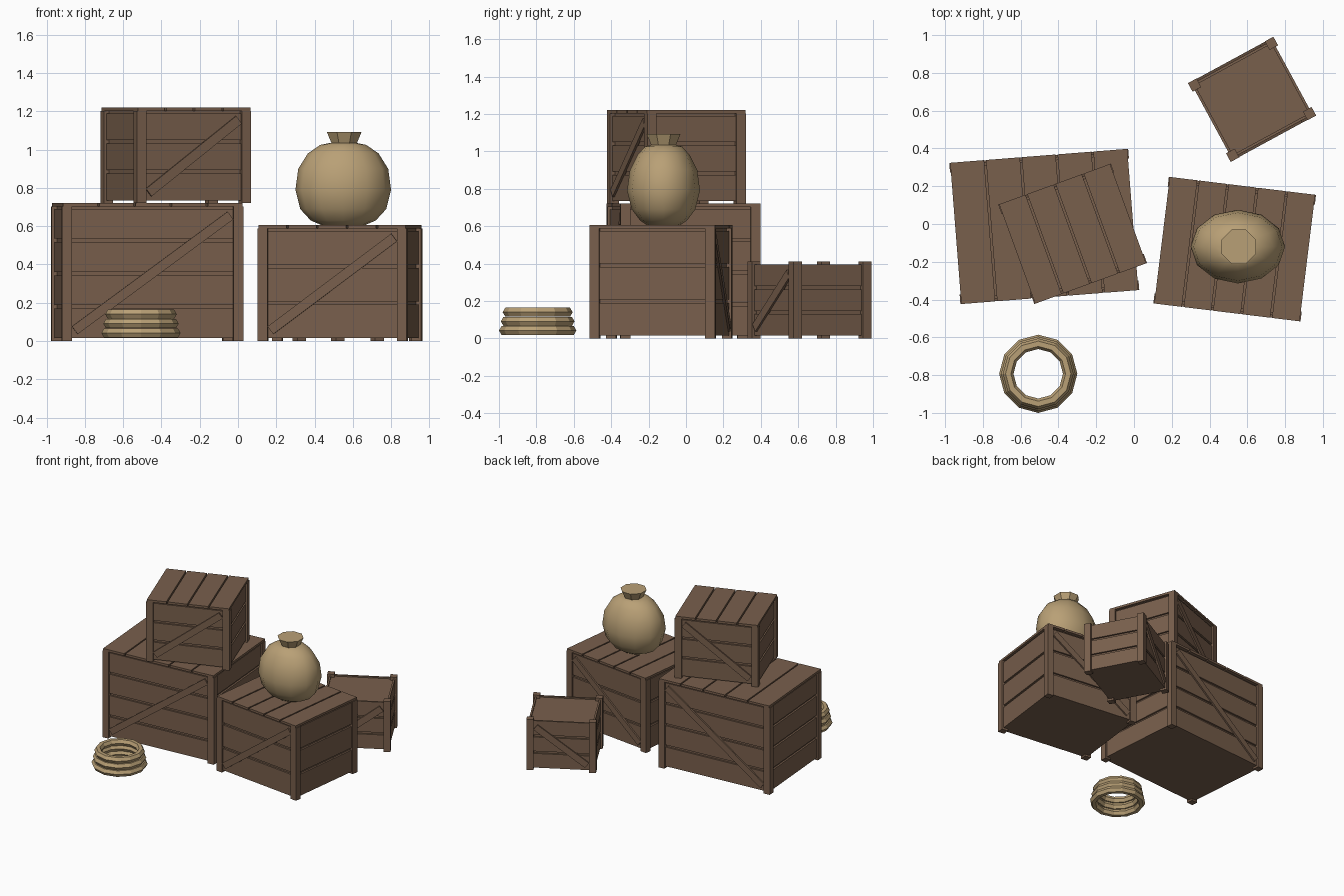
import bpy, bmesh, math
from mathutils import Matrix, Vector

cube = bpy.data.objects.get("Cube")
if cube:
    bpy.data.objects.remove(cube, do_unlink=True)


def material(name, rgb):
    mat = bpy.data.materials.new(name)
    mat.use_nodes = True
    color = (*rgb, 1)
    mat.diffuse_color = color
    mat.node_tree.nodes["Principled BSDF"].inputs["Base Color"].default_value = color
    return mat


WOOD = material("brown wood", (0.19, 0.115, 0.073))
BURLAP = material("tan burlap", (0.485, 0.352, 0.181))


def finish(bm, name, mat, matrix=Matrix()):
    bmesh.ops.recalc_face_normals(bm, faces=bm.faces)
    mesh = bpy.data.meshes.new(name)
    bm.to_mesh(mesh)
    bm.free()
    mesh.materials.append(mat)
    obj = bpy.data.objects.new(name, mesh)
    obj.matrix_world = matrix
    bpy.context.collection.objects.link(obj)
    return obj


def box(bm, lo, hi):
    lo, hi = Vector(lo), Vector(hi)
    m = Matrix.Translation((lo + hi) / 2) @ Matrix.Diagonal((*(hi - lo), 1))
    bmesh.ops.create_cube(bm, size=1, matrix=m)


def crate(name, place, degrees, size, boards, lid_planks):
    w, d, h = size
    x, y = w / 2, d / 2
    post, step, base, lid = 0.052, 0.014, 0.015, 0.018
    matrix = Matrix.Translation(place) @ Matrix.Rotation(math.radians(degrees), 4, 'Z')

    # Closed body seen through the gaps
    bm = bmesh.new()
    cx, cy = x - 2 * step, y - 2 * step
    box(bm, (-cx, -cy, base), (cx, cy, h - (lid if lid_planks else 0.025)))
    finish(bm, name + "_body", WOOD, matrix)

    # Horizontal wall boards
    bm = bmesh.new()
    bx, by, gap = x - step, y - step, 0.018
    top = h - (0.03 if lid_planks else 0.015)
    pitch = (top - base + gap) / boards
    for i in range(boards):
        z = base + i * pitch
        for s in (-1, 1):
            a, b = sorted((s * cy, s * by))
            box(bm, (-bx, a, z), (bx, b, z + pitch - gap))
            a, b = sorted((s * cx, s * bx))
            box(bm, (a, -cy, z), (b, cy, z + pitch - gap))
    finish(bm, name + "_wall_boards", WOOD, matrix)

    # Corner posts
    bm = bmesh.new()
    for sx in (-1, 1):
        for sy in (-1, 1):
            a, b = sorted((sx * x, sx * (x - post)))
            c, e = sorted((sy * y, sy * (y - post)))
            box(bm, (a, c, 0), (b, e, h - lid if lid_planks else h))
    finish(bm, name + "_corner_posts", WOOD, matrix)

    # Diagonal braces, front and back
    bm = bmesh.new()
    run, rise = w - 2 * post - 0.03, h - 0.12
    for s in (-1, 1):
        m = (Matrix.Translation((0, s * (by + 0.004), (h - lid) / 2 + 0.005))
             @ Matrix.Rotation(-math.atan2(rise, run), 4, 'Y')
             @ Matrix.Diagonal((math.hypot(run, rise), 0.016, 0.05, 1)))
        bmesh.ops.create_cube(bm, size=1, matrix=m)
    finish(bm, name + "_braces", WOOD, matrix)

    # Lid planks
    if lid_planks:
        bm = bmesh.new()
        pitch = w / lid_planks
        for i in range(lid_planks):
            left = -x + i * pitch
            box(bm, (left + 0.005, -y, h - lid), (left + pitch - 0.005, y, h))
        finish(bm, name + "_lid_planks", WOOD, matrix)


crate("large_crate", (-0.475, -0.013, 0), 4.5, (0.95, 0.75, 0.72), 4, 5)
crate("upper_crate", (-0.325, -0.052, 0.72), 20, (0.635, 0.56, 0.5), 3, 4)
crate("right_crate", (0.533, -0.133, 0), -7, (0.785, 0.675, 0.605), 3, 5)
crate("small_crate", (0.625, 0.66, 0), 28.5, (0.515, 0.475, 0.41), 3, 0)


def lathe(bm, profile, sides, closed=False):
    """Rings of (x radius, y radius, z) joined by quads."""
    rings = []
    for rx, ry, z in profile:
        angles = [2 * math.pi * i / sides for i in range(sides)]
        rings.append([bm.verts.new((rx * math.cos(t), ry * math.sin(t), z)) for t in angles])
    pairs = list(zip(rings, rings[1:]))
    if closed:
        pairs.append((rings[-1], rings[0]))
    else:
        bm.faces.new(rings[0])
        bm.faces.new(rings[-1])
    for a, b in pairs:
        for i in range(sides):
            j = (i + 1) % sides
            bm.faces.new((a[i], a[j], b[j], b[i]))


# Sack body
bm = bmesh.new()
lathe(bm, [(0.1, 0.08, 0.6), (0.17, 0.125, 0.63), (0.225, 0.17, 0.69),
           (0.25, 0.195, 0.79), (0.235, 0.18, 0.9), (0.185, 0.14, 0.98),
           (0.12, 0.1, 1.025), (0.07, 0.07, 1.035)], 12)
sack = finish(bm, "sack_body", BURLAP, Matrix.Translation((0.55, -0.12, 0)))
bpy.context.view_layer.objects.active = sack
sack.select_set(True)
bpy.ops.object.shade_smooth_by_angle(angle=math.radians(40))
sack.select_set(False)

# Sack neck, flaring upward
bm = bmesh.new()
lathe(bm, [(0.07, 0.07, 1.01), (0.07, 0.07, 1.03), (0.098, 0.098, 1.092)], 8)
finish(bm, "sack_neck", BURLAP,
       Matrix.Translation((0.555, -0.12, 0)) @ Matrix.Rotation(math.pi / 8, 4, 'Z'))

# Rope coil: three stacked hexagonal rings, narrowing upward
bm = bmesh.new()
for i in range(3):
    radius, z = 0.179 - 0.01 * i, 0.042 + 0.049 * i
    section = []
    for k in range(6):
        t = k * math.pi / 3
        r = radius + 0.028 * math.cos(t)
        section.append((r, r, z + 0.028 * math.sin(t)))
    lathe(bm, section, 12, closed=True)
finish(bm, "rope_coil", BURLAP, Matrix.Translation((-0.507, -0.793, 0)))
